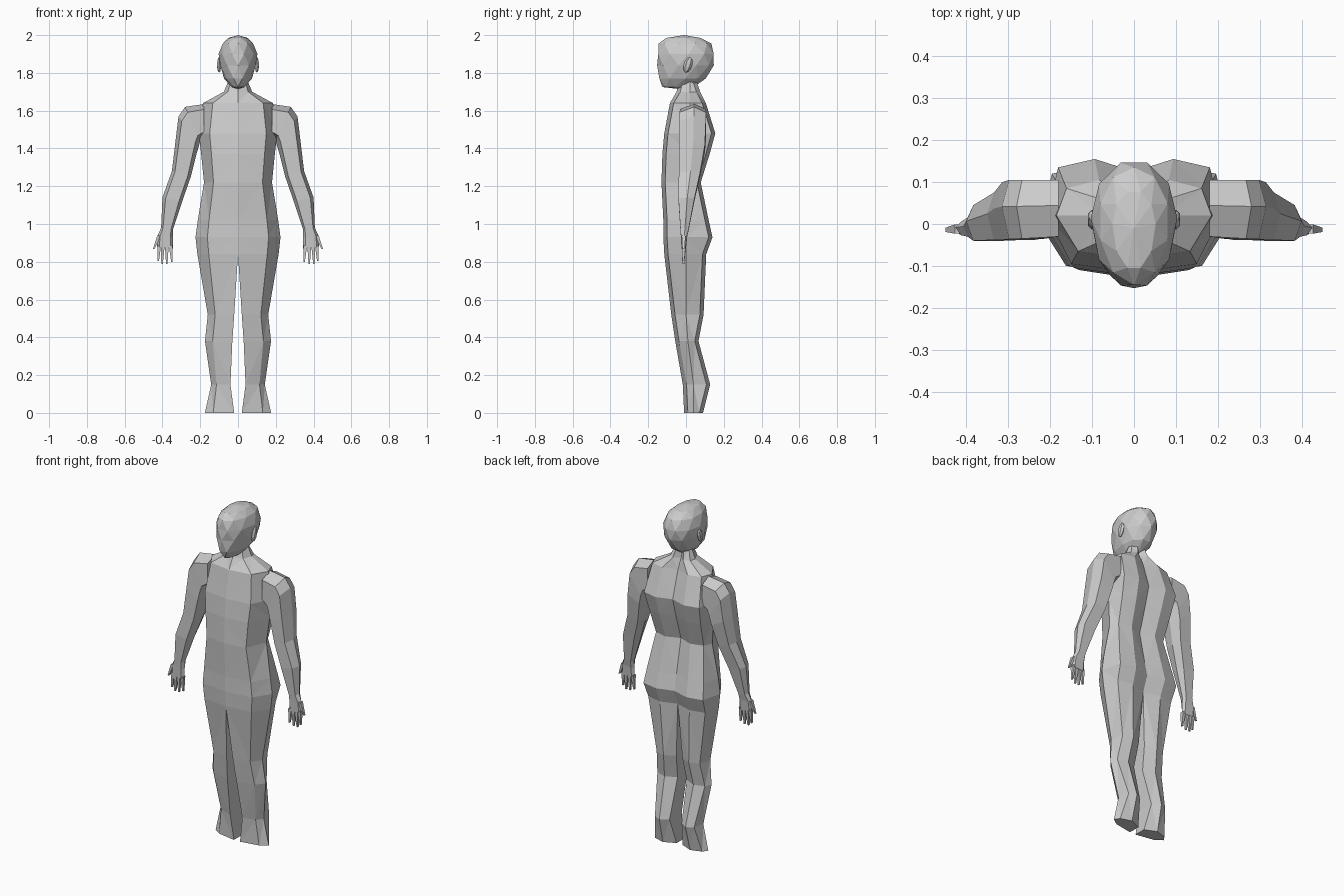
import bpy, bmesh
from math import sin, cos, pi, radians
from mathutils import Vector, Matrix

if "Cube" in bpy.data.objects:
    bpy.data.objects.remove(bpy.data.objects["Cube"])


def finish(bm, name, mirror=True, tri=False):
    if tri:
        bmesh.ops.triangulate(bm, faces=[f for f in bm.faces if len(f.verts) == 4])
    bmesh.ops.recalc_face_normals(bm, faces=bm.faces)
    me = bpy.data.meshes.new(name)
    bm.to_mesh(me)
    bm.free()
    ob = bpy.data.objects.new(name, me)
    bpy.context.collection.objects.link(ob)
    if mirror:
        m = ob.modifiers.new("mirror", 'MIRROR')
        m.use_clip = True
        m.merge_threshold = 0.002
    return ob


def bridge(bm, a, b, closed=True):
    n = len(a)
    for i in range(n if closed else n - 1):
        j = (i + 1) % n
        bm.faces.new((a[i], a[j], b[j], b[i]))


def verts(bm, pts):
    return [bm.verts.new(p) for p in pts]


# Body half: z, inner x, outer x, front y, side-ridge y, back y
body = [
    (1.76, 0, .05, -.035, .02, .055), (1.70, 0, .075, -.05, .02, .075),
    (1.64, 0, .185, -.085, .02, .105), (1.48, 0, .208, -.115, .02, .155),
    (1.37, 0, .195, -.125, .02, .125), (1.22, 0, .18, -.13, .01, .078),
    (1.02, 0, .213, -.12, 0, .12), (.93, 0, .225, -.12, 0, .14),
    (.84, 0, .215, -.115, 0, .107),
    (.52, .02, .16, -.078, 0, .093), (.38, .03, .175, -.057, .01, .066),
    (.15, .04, .142, -.017, .04, .128), (0, .02, .175, -.01, .04, .09)]
bm = bmesh.new()
prev = None
for z, xi, xo, yf, ym, yb in body:
    d = xo - xi
    ring = verts(bm, [(xi, yf, z), (xi + .72 * d, yf + .02, z), (xo, ym, z),
                      (xi + .87 * d, yb - .02, z), (xi + .45 * d, yb, z),
                      (xi, yb - .03, z)])
    if prev:
        bridge(bm, prev, ring, closed=z < .8)
    prev = ring
bm.faces.new(prev)
finish(bm, "body", tri=True)

# Arm: outer x/z, inner x/z, front y, back y
arm = [
    (.18, 1.635, .18, 1.46, -.03, .105), (.28, 1.62, .20, 1.44, -.035, .105),
    (.315, 1.57, .208, 1.41, -.036, .105), (.332, 1.43, .22, 1.37, -.038, .10),
    (.35, 1.28, .25, 1.25, -.038, .075), (.40, 1.14, .295, 1.12, -.04, .045),
    (.407, .98, .345, .97, -.03, .015), (.425, .94, .345, .93, -.027, .006),
    (.43, .88, .345, .87, -.024, 0)]
bm = bmesh.new()
prev = None
for ox, oz, ix, iz, yf, yb in arm:
    o, i = Vector((ox, 0, oz)), Vector((ix, 0, iz))
    ym = yf * .45 + yb * .55
    pts = []
    for t, y in ((0, ym), (.16, yb), (.84, yb), (1, ym), (.84, yf), (.16, yf)):
        p = o.lerp(i, t)
        pts.append((p.x, y, p.z))
    ring = verts(bm, pts)
    if prev:
        bridge(bm, prev, ring)
    else:
        bm.faces.new(ring)
    prev = ring
bm.faces.new(prev)
finish(bm, "arm")

# Fingers and thumb: base x/z, tip x/z
bm = bmesh.new()
for bx, bz, tx, tz in ((.356, .885, .35, .80), (.377, .885, .377, .788),
                       (.398, .885, .402, .787), (.417, .89, .422, .805),
                       (.417, .94, .446, .868)):
    base = verts(bm, [(bx + sx * .010, -.012 + sy * .011, bz)
                      for sx, sy in ((-1, -1), (1, -1), (1, 1), (-1, 1))])
    tip = verts(bm, [(tx + sx * .004, -.014 + sy * .005, tz)
                     for sx, sy in ((-1, -1), (1, -1), (1, 1), (-1, 1))])
    bridge(bm, base, tip)
    bm.faces.new(base)
    bm.faces.new(tip)
finish(bm, "fingers")

# Head: z, half width, front y, back y
head = [
    (1.725, .035, -.125, .04), (1.77, .072, -.148, .11), (1.84, .095, -.153, .147),
    (1.90, .100, -.155, .153), (1.955, .082, -.145, .135), (1.985, .05, -.11, .08)]
N = 10
bm = bmesh.new()
prev = None
for k, (z, w, yf, yb) in enumerate(head):
    ring = []
    for i in range(N):
        a = 2 * pi * (i + .5 * (k % 2)) / N
        s, c = sin(a), cos(a)
        yc = (yf + yb) / 2 + .015
        y = yc + (c * (yb - yc) if c > 0 else -c * (yf - yc))
        ring.append((w * s * 1.03, y, z))
    ring = verts(bm, ring)
    if prev:
        for i in range(N):
            j = (i + 1) % N
            if k % 2:
                bm.faces.new((prev[i], prev[j], ring[i]))
                bm.faces.new((prev[j], ring[j], ring[i]))
            else:
                bm.faces.new((prev[i], ring[j], ring[i]))
                bm.faces.new((prev[i], prev[j], ring[j]))
    else:
        first = ring
    prev = ring
for ring, tip in ((first, (0, -.04, 1.715)), (prev, (0, -.01, 2.0))):
    v = bm.verts.new(tip)
    for i in range(N):
        bm.faces.new((ring[i], ring[(i + 1) % N], v))
finish(bm, "head", mirror=False)

# Ears
bm = bmesh.new()
mat = (Matrix.Translation((.1, .01, 1.842)) @ Matrix.Rotation(radians(-18), 4, 'X')
       @ Matrix.Diagonal((.012, .022, .042, 1)))
bmesh.ops.create_uvsphere(bm, u_segments=6, v_segments=5, radius=1, matrix=mat)
finish(bm, "ear")
